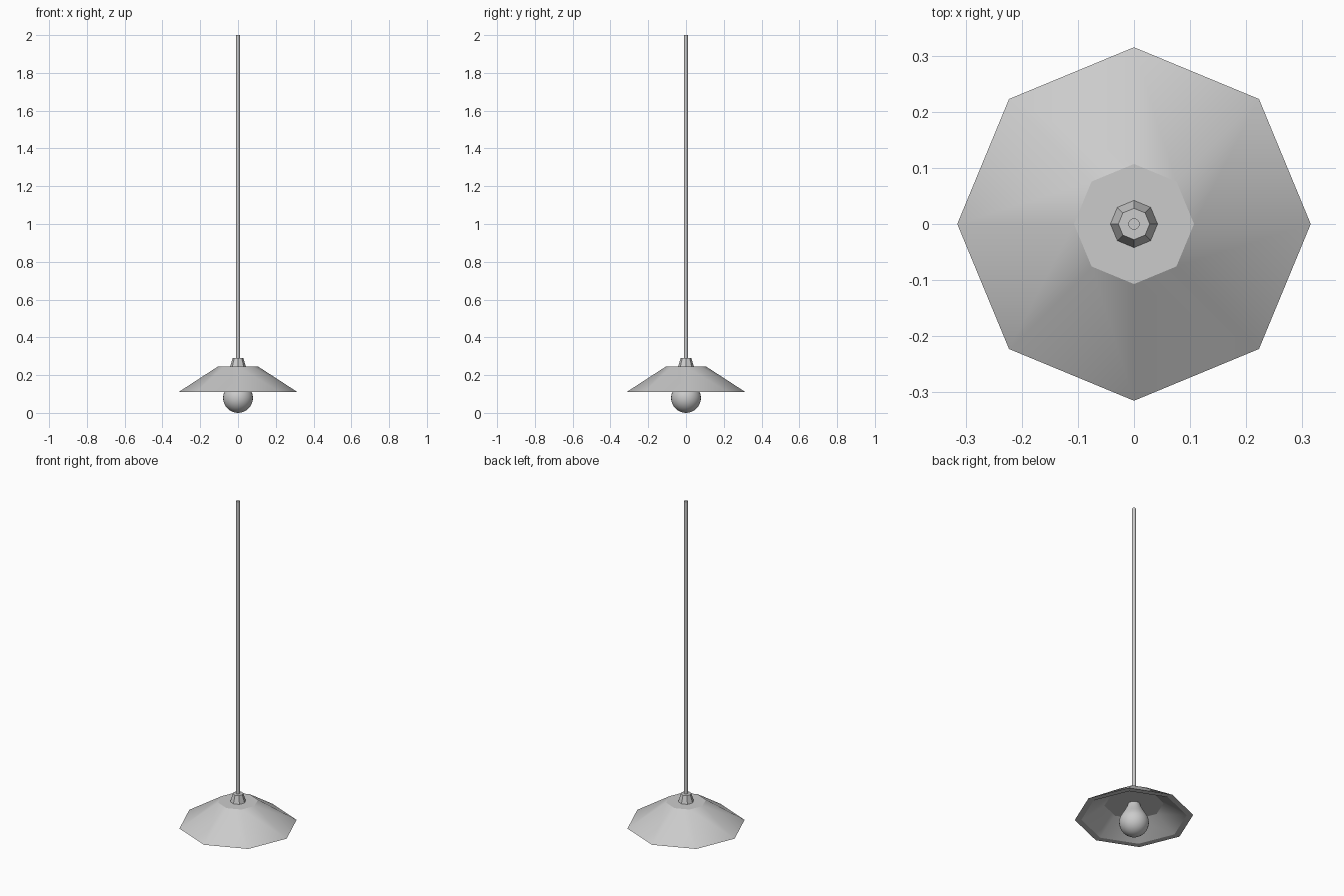
import bpy, bmesh, math

if "Cube" in bpy.data.objects:
    bpy.data.objects.remove(bpy.data.objects["Cube"])


def lathe(name, profile, sides, smooth_angle):
    """Revolve (radius, z) points round z; zero radius makes a pole."""
    bm = bmesh.new()
    rings = []
    for r, z in profile:
        if r == 0:
            rings.append([bm.verts.new((0, 0, z))] * sides)
        else:
            rings.append([bm.verts.new((r * math.cos(2 * math.pi * i / sides),
                                        r * math.sin(2 * math.pi * i / sides), z))
                          for i in range(sides)])
    for a, b in zip(rings, rings[1:]):
        for i in range(sides):
            j = (i + 1) % sides
            bm.faces.new(list(dict.fromkeys((a[i], a[j], b[j], b[i]))))
    bmesh.ops.recalc_face_normals(bm, faces=bm.faces)
    mesh = bpy.data.meshes.new(name)
    bm.to_mesh(mesh)
    bm.free()
    obj = bpy.data.objects.new(name, mesh)
    bpy.context.collection.objects.link(obj)
    bpy.ops.object.select_all(action='DESELECT')
    obj.select_set(True)
    bpy.context.view_layer.objects.active = obj
    bpy.ops.object.shade_smooth_by_angle(angle=math.radians(smooth_angle))
    return obj


# Octagonal shade with a thick rim and a hollow underside
lathe("lamp_shade", [(0, 0.245), (0.107, 0.245), (0.315, 0.11), (0.28, 0.11),
                     (0.157, 0.19), (0, 0.19)], 8, 30)

# Tapered octagonal cap holding the cord
lathe("cord_cap", [(0, 0.245), (0.042, 0.245), (0.028, 0.29), (0, 0.29)], 8, 30)

# Long hanging cord
lathe("cord", [(0, 0.285), (0.01, 0.285), (0.01, 2.0), (0, 2.0)], 16, 40)

# Pear-shaped bulb: round below, narrowing to the neck
R = 0.079
bulb = [(0, 0)]
bulb += [(R * math.sin(math.radians(t)), R - R * math.cos(math.radians(t)))
         for t in range(10, 111, 10)]
bulb += [(0.062, 0.128), (0.049, 0.15), (0.038, 0.172), (0.032, 0.19), (0, 0.19)]
lathe("bulb", bulb, 32, 40)
